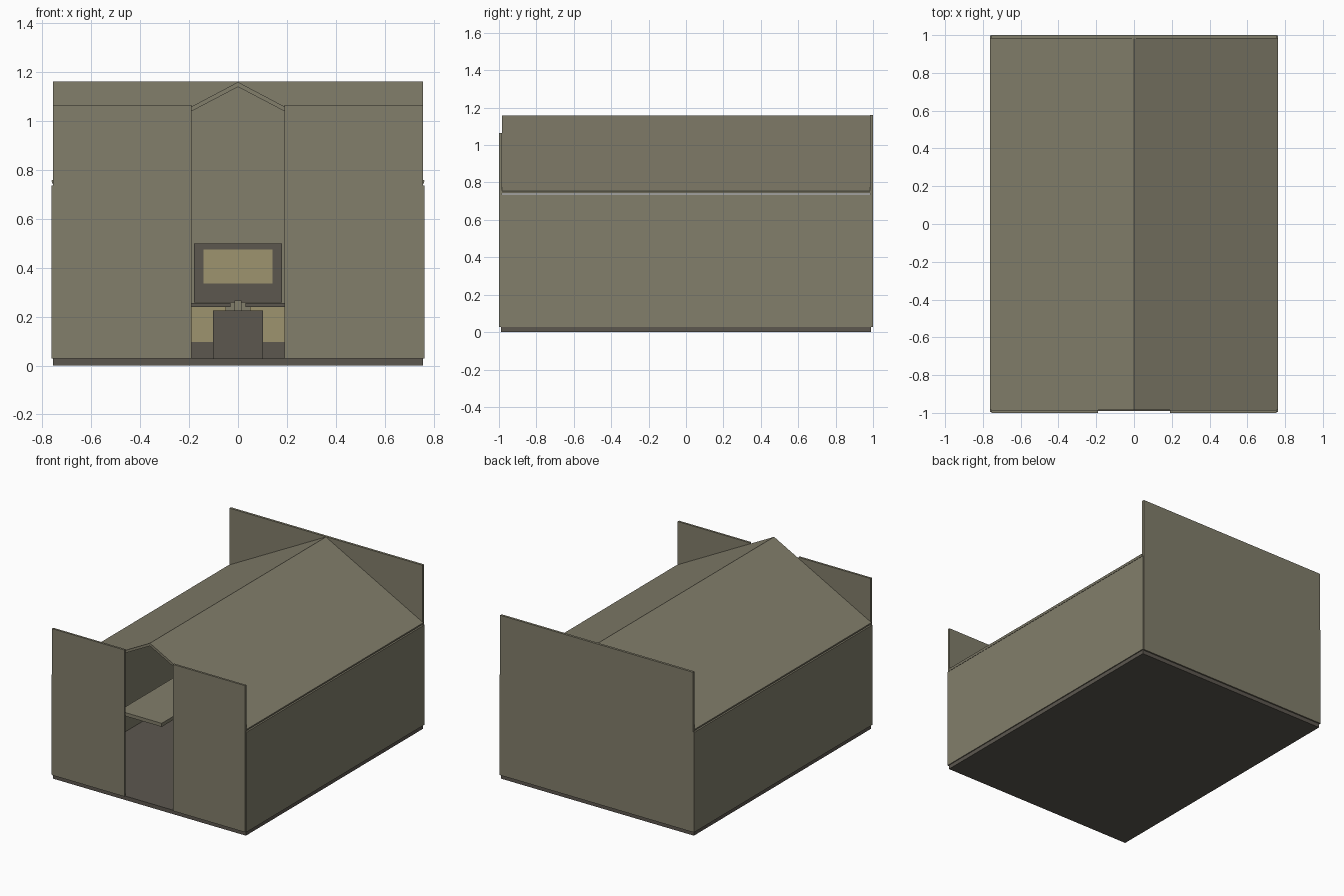
import bpy
import bmesh

if "Cube" in bpy.data.objects:
    bpy.data.objects.remove(bpy.data.objects["Cube"])


def srgb(r, g, b):
    def lin(c):
        c /= 255
        return c / 12.92 if c < 0.04045 else ((c + 0.055) / 1.055) ** 2.4
    return (lin(r), lin(g), lin(b), 1)


def material(name, rgb):
    m = bpy.data.materials.new(name)
    m.diffuse_color = srgb(*rgb)
    m.use_nodes = True
    m.node_tree.nodes["Principled BSDF"].inputs["Base Color"].default_value = m.diffuse_color
    return m


STONE = material("grey olive", (130, 126, 107))
DARK = material("dark brown grey", (92, 87, 79))
BEIGE = material("beige", (158, 148, 110))


def finish(name, bm, mat):
    bmesh.ops.recalc_face_normals(bm, faces=bm.faces)
    mesh = bpy.data.meshes.new(name)
    bm.to_mesh(mesh)
    bm.free()
    mesh.materials.append(mat)
    ob = bpy.data.objects.new(name, mesh)
    bpy.context.collection.objects.link(ob)
    return ob


def box(name, x, y, z, mat):
    """Box from (min, max) ranges along each axis."""
    bm = bmesh.new()
    bmesh.ops.create_cube(bm, size=1)
    for v in bm.verts:
        v.co = [r[0] if c < 0 else r[1] for c, r in zip(v.co, (x, y, z))]
    return finish(name, bm, mat)


def extrude_profile(name, profile, y0, y1, mat):
    """Profile in x and z, extruded along y."""
    bm = bmesh.new()
    face = bm.faces.new([bm.verts.new((x, y0, z)) for x, z in profile])
    ext = bmesh.ops.extrude_face_region(bm, geom=[face])
    for v in ext["geom"]:
        if isinstance(v, bmesh.types.BMVert):
            v.co.y = y1
    return finish(name, bm, mat)


# Shell: floor, gable walls and side walls
box("floor", (-0.755, 0.755), (-0.99, 0.99), (0, 0.028), DARK)
box("back_wall", (-0.755, 0.755), (0.983, 1.0), (0.028, 1.16), STONE)
for s, side in ((-1, "left"), (1, "right")):
    def span(a, b):
        return tuple(sorted((s * a, s * b)))
    box(f"front_wall_{side}", span(0.19, 0.755), (-1.0, -0.985), (0.028, 1.065), STONE)
    box(f"side_wall_{side}", span(0.748, 0.762), (-0.995, 0.998), (0.028, 0.735), STONE)
    # Sloped roof half
    extrude_profile(f"roof_{side}", [(0, 1.158), (s * 0.762, 0.755),
                                     (s * 0.757, 0.741), (0, 1.138)],
                    -0.985, 0.985, STONE)
    # Long counter beside each wall
    box(f"side_counter_{side}", span(0.345, 0.68), (-0.36, 0.45), (0.235, 0.26), STONE)
    # Rear desk front, split around the seat
    box(f"desk_top_{side}", span(0.03, 0.5), (0.6, 0.9), (0.238, 0.256), DARK)
    box(f"desk_panel_{side}", span(0.05, 0.5), (0.63, 0.88), (0.095, 0.238), BEIGE)
    box(f"desk_plinth_{side}", span(0.05, 0.5), (0.63, 0.88), (0.028, 0.095), DARK)

# Seat block and screen on the rear desk
box("seat_block", (-0.103, 0.103), (0.4, 0.56), (0.028, 0.225), DARK)
box("screen_stand", (-0.015, 0.015), (0.57, 0.6), (0.2, 0.265), STONE)
box("screen_body", (-0.18, 0.18), (0.62, 0.66), (0.258, 0.498), DARK)
box("screen_panel", (-0.168, 0.168), (0.614, 0.62), (0.275, 0.486), DARK)
box("screen_image", (-0.14, 0.14), (0.609, 0.614), (0.335, 0.474), BEIGE)
